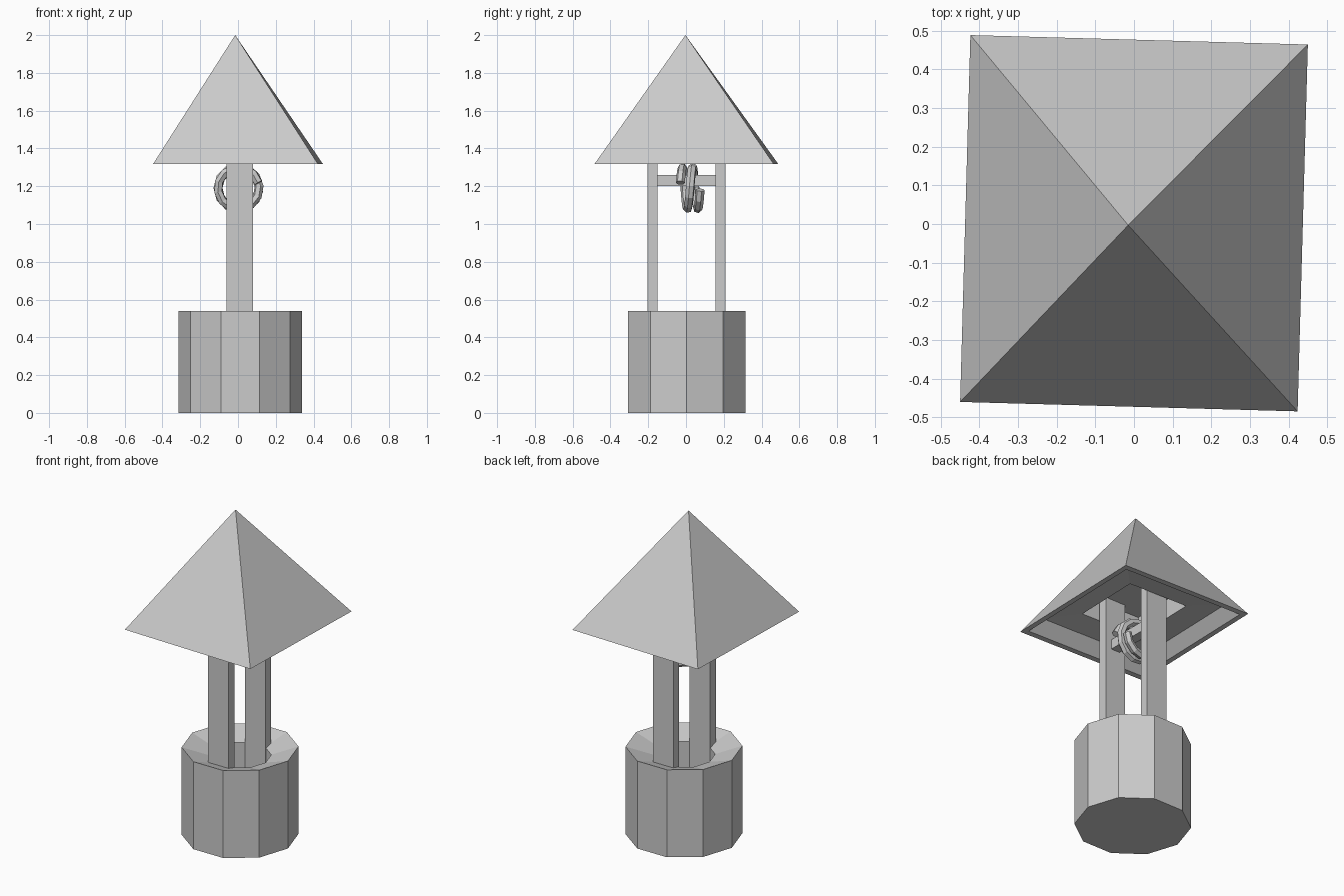
import bpy, bmesh
from math import cos, sin, pi, radians

if "Cube" in bpy.data.objects:
    bpy.data.objects.remove(bpy.data.objects["Cube"])


def make(name, bm):
    bmesh.ops.recalc_face_normals(bm, faces=bm.faces)
    me = bpy.data.meshes.new(name)
    bm.to_mesh(me)
    bm.free()
    ob = bpy.data.objects.new(name, me)
    bpy.context.collection.objects.link(ob)
    return ob


def loft(name, rings, tip=None):
    """Closed solid through rings of points; the last ring is capped, the first capped or joined to a tip."""
    bm = bmesh.new()
    loops = [[bm.verts.new(p) for p in ring] for ring in rings]
    n = len(loops[0])
    for a, b in zip(loops, loops[1:]):
        for i in range(n):
            j = (i + 1) % n
            bm.faces.new((a[i], a[j], b[j], b[i]))
    if tip:
        t = bm.verts.new(tip)
        for i in range(n):
            bm.faces.new((t, loops[0][i], loops[0][(i + 1) % n]))
    else:
        bm.faces.new(loops[0])
    bm.faces.new(loops[-1])
    return make(name, bm)


def box(name, x0, x1, y0, y1, z0, z1):
    base = [(x0, y0), (x1, y0), (x1, y1), (x0, y1)]
    return loft(name, [[(x, y, z) for x, y in base] for z in (z0, z1)])


def decagon(r, z):
    return [(0.012 + r * cos(i * pi / 5), 0.003 + r * sin(i * pi / 5), z) for i in range(10)]


def roof_ring(hx, hy, z):
    c, s = cos(radians(-1.6)), sin(radians(-1.6))
    corners = [(-hx, -hy), (hx, -hy), (hx, hy), (-hx, hy)]
    return [(x * c - y * s, x * s + y * c + 0.002, z) for x, y in corners]


# Ten-sided well wall with an inward sloping rim and a shaft
loft("well_wall", [decagon(0.327, 0), decagon(0.327, 0.54),
                   decagon(0.175, 0.49), decagon(0.175, 0.1)])

# Two posts and the bar between them
box("front_post", -0.06, 0.08, -0.205, -0.15, 0.3, 1.52)
box("back_post", -0.06, 0.08, 0.155, 0.21, 0.3, 1.52)
box("crossbar", -0.02, 0.04, -0.16, 0.165, 1.2, 1.26)

# Pyramid roof with a stepped hollow underside
loft("roof", [roof_ring(0.437, 0.475, 1.317), roof_ring(0.405, 0.44, 1.317),
              roof_ring(0.35, 0.38, 1.39), roof_ring(0.2, 0.215, 1.4),
              roof_ring(0.2, 0.215, 1.52)], tip=(-0.015, -0.003, 2.0))

# Coiled rope around the bar
cu = bpy.data.curves.new("rope_coil", "CURVE")
cu.dimensions = "3D"
cu.bevel_depth = 0.024
cu.bevel_resolution = 1
cu.use_fill_caps = True
sp = cu.splines.new("POLY")
steps = 24
sp.points.add(steps)
for i, p in enumerate(sp.points):
    t = i / steps
    a = radians(15 + 700 * t)
    p.co = (0.003 + 0.109 * cos(a), -0.03 + 0.105 * t, 1.19 + 0.109 * sin(a), 1)
sp.use_smooth = False
rope = bpy.data.objects.new("rope_coil", cu)
bpy.context.collection.objects.link(rope)
